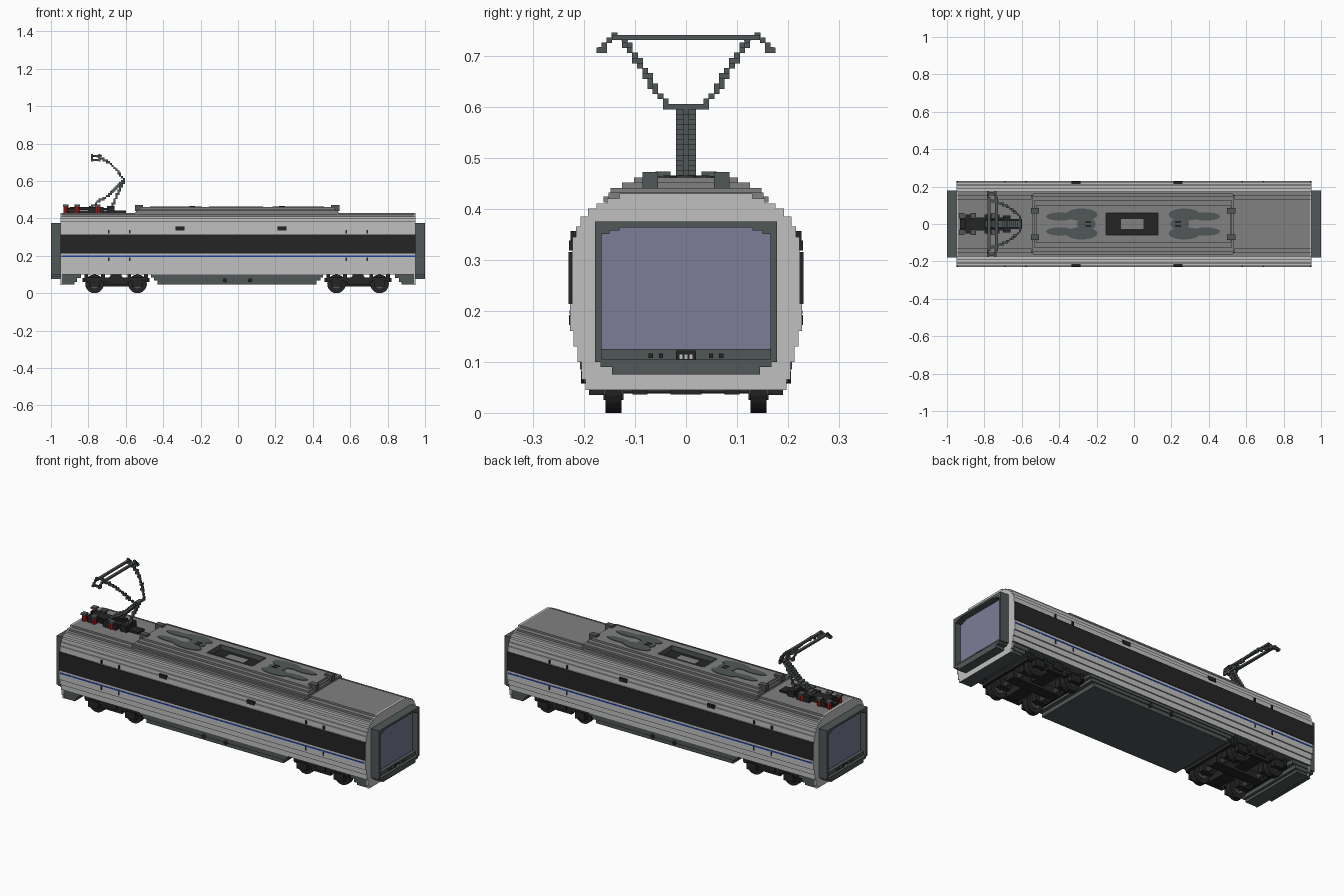
import bpy, bmesh, math
from mathutils import Matrix

cube = bpy.data.objects.get("Cube")
if cube:
    bpy.data.objects.remove(cube, do_unlink=True)


def material(name, rgb):
    m = bpy.data.materials.new(name)
    m.use_nodes = True
    m.diffuse_color = (*rgb, 1)
    m.node_tree.nodes["Principled BSDF"].inputs["Base Color"].default_value = (*rgb, 1)
    return m


LIGHT = material("light grey paint", (0.53, 0.53, 0.53))
ROOF = material("roof grey", (0.22, 0.22, 0.22))
DARK = material("dark slate", (0.083, 0.095, 0.095))
BLACK = material("near black", (0.018, 0.018, 0.018))
GLASS = material("violet glass", (0.20, 0.20, 0.31))
BLUE = material("blue line", (0.01, 0.05, 0.40))
RED = material("insulator red", (0.38, 0.01, 0.01))


def finish(name, bm, *mats):
    bmesh.ops.recalc_face_normals(bm, faces=bm.faces)
    me = bpy.data.meshes.new(name)
    bm.to_mesh(me)
    bm.free()
    for m in mats:
        me.materials.append(m)
    ob = bpy.data.objects.new(name, me)
    bpy.context.collection.objects.link(ob)
    return ob


def add_box(bm, x0, x1, y0, y1, z0, z1):
    mat = Matrix.Translation(((x0 + x1) / 2, (y0 + y1) / 2, (z0 + z1) / 2))
    mat = mat @ Matrix.Diagonal((abs(x1 - x0), abs(y1 - y0), abs(z1 - z0), 1))
    bmesh.ops.create_cube(bm, size=1, matrix=mat)


def boxes(name, mat, items):
    bm = bmesh.new()
    for b in items:
        add_box(bm, *b)
    return finish(name, bm, mat)


def both_sides(items):
    """Repeat boxes mirrored in y."""
    return items + [(a, b, -d, -c, e, f) for a, b, c, d, e, f in items]


def add_cyl(bm, x, y, z, r, depth, axis="Y", seg=16, sx=1, sy=1):
    rot = Matrix.Rotation(math.pi / 2, 4, "X") if axis == "Y" else Matrix.Diagonal((sx, sy, 1, 1))
    bmesh.ops.create_cone(bm, cap_ends=True, segments=seg, radius1=r, radius2=r, depth=depth,
                          matrix=Matrix.Translation((x, y, z)) @ rot)


def stepped_line(bm, points, s, wide=0):
    """Chain of little cubes along a path, snapped to a grid."""
    seen = set()
    for a, b in zip(points, points[1:]):
        n = max(1, int(max(abs(p - q) for p, q in zip(a, b)) / s * 2))
        for i in range(n + 1):
            seen.add(tuple(round((p + (q - p) * i / n) / s) for p, q in zip(a, b)))
    for c in sorted(seen):
        x, y, z = (k * s for k in c)
        h = s * 0.55
        add_box(bm, x - h, x + h, y - h - wide, y + h + wide, z - h, z + h)


# Stepped shell: (half width, top height) of each layer
STEPS = [(0.197, 0.065), (0.205, 0.10), (0.213, 0.13), (0.22, 0.16), (0.227, 0.315),
         (0.222, 0.345), (0.215, 0.365), (0.207, 0.385), (0.192, 0.40), (0.175, 0.41),
         (0.155, 0.42), (0.13, 0.43)]


def shell(name, x0, x1, z0, steps, mats, rule):
    half, z = [], z0
    for w, top in steps:
        half += [(w, z), (w, top)]
        z = top
    outline = half + [(-y, zz) for y, zz in reversed(half)]
    bm = bmesh.new()
    f = bm.faces.new([bm.verts.new((x0, y, zz)) for y, zz in outline])
    ext = bmesh.ops.extrude_face_region(bm, geom=[f])["geom"]
    bmesh.ops.translate(bm, vec=(x1 - x0, 0, 0), verts=[v for v in ext if isinstance(v, bmesh.types.BMVert)])
    bmesh.ops.recalc_face_normals(bm, faces=bm.faces)
    for face in bm.faces:
        face.material_index = rule(face)
    return finish(name, bm, *mats)


def body_rule(f):
    c = f.calc_center_median()
    if f.normal.z > 0.5 and c.z > 0.405 or abs(f.normal.y) > 0.5 and c.z > 0.41:
        return 1
    return 2 if f.normal.z < -0.5 and c.z < 0.11 else 0


shell("body_shell", -0.94, 0.94, 0.10, STEPS[2:], (LIGHT, ROOF, DARK), body_rule)

# Side stripe, blue line, small side displays and door grips
boxes("window_band", BLACK, both_sides([(-0.95, 0.95, 0.222, 0.23, 0.213, 0.315)]))
boxes("blue_line", BLUE, both_sides([(-0.945, 0.945, 0.222, 0.2285, 0.194, 0.201)]))
boxes("side_displays", BLACK, both_sides(
    [(x - 0.023, x + 0.023, 0.21, 0.226, 0.336, 0.356) for x in (-0.31, 0.235)]))
boxes("door_grips", BLACK, both_sides(
    [(x - 0.004, x + 0.004, 0.21, 0.229, z, z + 0.02)
     for x in (-0.69, -0.58, 0.58, 0.69) for z in (0.172, 0.318)]))

for s, end in ((-1, "rear"), (1, "lead")):
    def along(a, b):
        return tuple(sorted((s * a, s * b)))

    # End wall, end skirt and gangway
    shell(end + "_end_wall", s * 0.94, s * 0.95, 0.045, STEPS, (LIGHT, DARK),
          lambda f: 1 if f.normal.z < -0.5 else 0)
    boxes(end + "_end_skirt", DARK, [
        (*along(0.84, 0.94), -0.204, 0.204, 0.08, 0.101),
        (*along(0.86, 0.94), -0.20, 0.20, 0.06, 0.08),
        (*along(0.875, 0.94), -0.195, 0.195, 0.046, 0.06)])
    g = along(0.95, 1.0)
    boxes(end + "_gangway_frame", DARK, both_sides([
        (*g, 0.166, 0.178, 0.10, 0.375),
        (*g, 0.150, 0.167, 0.35, 0.364),
        (*g, 0.130, 0.151, 0.357, 0.364)]) + [
        (*g, -0.167, 0.167, 0.363, 0.375),
        (*g, -0.167, 0.167, 0.09, 0.105),
        (*g, -0.145, 0.145, 0.075, 0.091),
        (*along(0.95, 0.985), -0.167, 0.167, 0.10, 0.125)])
    boxes(end + "_gangway_glass", GLASS, [(*along(0.95, 0.965), -0.167, 0.167, 0.12, 0.364)])
    boxes(end + "_coupling_plate", BLACK, [(*along(0.98, 0.988), -0.02, 0.02, 0.104, 0.122)]
          + both_sides([(*along(0.98, 0.988), y, y + 0.008, 0.108, 0.116) for y in (0.045, 0.065)]))
    boxes(end + "_coupling_pins", LIGHT,
          [(*along(0.986, 0.9895), y - 0.003, y + 0.003, 0.106, 0.114) for y in (-0.01, 0, 0.01)])

    # Bogie: wheels, axles, frames and crossbeams
    c = s * 0.647 - 0.005
    wheels, hubs = bmesh.new(), bmesh.new()
    for x in (c - 0.115, c + 0.115):
        add_cyl(hubs, x, 0, 0.052, 0.014, 0.34, seg=10)
        for y in (-0.142, 0.142):
            add_cyl(wheels, x, y, 0.05, 0.05, 0.032, seg=20)
            add_cyl(hubs, x, y, 0.05, 0.025, 0.04, seg=12)
    finish(end + "_wheels", wheels, BLACK)
    finish(end + "_axles", hubs, DARK)
    side = [(c - 0.17, c + 0.17, 0.162, 0.182, 0.068, 0.085), (c - 0.06, c + 0.06, 0.162, 0.182, 0.045, 0.07),
            (c - 0.03, c + 0.03, 0.15, 0.19, 0.06, 0.1)]
    for x in (c - 0.115, c + 0.115):
        side += [(x - 0.03, x + 0.03, 0.162, 0.19, 0.035, 0.075),
                 (x - 0.055, x - 0.035, 0.16, 0.18, 0.06, 0.1),
                 (x + 0.035, x + 0.055, 0.16, 0.18, 0.06, 0.1),
                 (x - 0.035, x + 0.035, 0.075, 0.105, 0.036, 0.08)]
    boxes(end + "_bogie_frame", BLACK, both_sides(side) + [
        (c - 0.035, c + 0.035, -0.17, 0.17, 0.05, 0.09),
        (c - 0.18, c - 0.165, -0.17, 0.17, 0.06, 0.08),
        (c + 0.165, c + 0.18, -0.17, 0.17, 0.06, 0.08),
        (c - 0.15, c + 0.15, -0.03, 0.03, 0.036, 0.075)])

# Equipment case under the floor
boxes("underfloor_case", DARK, [
    (-0.465, 0.455, -0.208, 0.208, 0.085, 0.101),
    (-0.45, 0.44, -0.203, 0.203, 0.068, 0.085),
    (-0.43, 0.42, -0.197, 0.197, 0.046, 0.068)])
bm = bmesh.new()
for x in (-0.07, 0.065):
    add_cyl(bm, x, 0, 0.07, 0.012, 0.412, seg=12)
finish("case_ports", bm, BLACK)

# Roof fairing with a sunken fan well in the middle
fairing = [(-0.55, 0.54, -0.152, 0.152, 0.415, 0.432), (-0.54, 0.53, -0.162, 0.162, 0.412, 0.424)]
for x0, x1, w, z0, z1 in ((-0.545, 0.535, 0.148, 0.43, 0.441), (-0.535, 0.525, 0.125, 0.44, 0.451),
                          (-0.525, 0.515, 0.102, 0.45, 0.461)):
    fairing += [(x0, -0.15, -w, w, z0, z1), (0.13, x1, -w, w, z0, z1),
                (-0.15, 0.13, 0.06, w, z0, z1), (-0.15, 0.13, -w, -0.06, z0, z1)]
boxes("roof_fairing", ROOF, fairing)
boxes("fan_well_floor", BLACK, [(-0.15, 0.13, -0.06, 0.06, 0.431, 0.437)])
boxes("fan_well_rim", DARK, both_sides([(-0.15, 0.13, 0.056, 0.064, 0.432, 0.463)])
      + [(x - 0.004, x + 0.004, -0.06, 0.06, 0.432, 0.463) for x in (-0.15, 0.13)])
boxes("fan_cover", ROOF, [(-0.07, 0.05, -0.028, 0.028, 0.435, 0.443)])
bm = bmesh.new()
for s in (-1, 1):
    for x, y, rx, ry in ((0.275, 0.05, 0.085, 0.033), (0.39, 0.04, 0.075, 0.022), (0.25, 0, 0.05, 0.035)):
        for m in ((-1, 1) if y else (1,)):
            add_cyl(bm, s * x - 0.005, m * y, 0.461, 1, 0.006, "Z", 20, rx, ry)
finish("roof_grilles", bm, DARK)
boxes("grille_caps", BLACK, both_sides([(s * 0.24 - 0.02, s * 0.24 + 0.01, 0.006, 0.016, 0.46, 0.466)
                                        for s in (-1, 1)]))
boxes("fairing_lugs", DARK, both_sides([(x - 0.022, x + 0.022, 0.055, 0.085, 0.44, 0.472)
                                        for x in (-0.53, 0.52)]))

# Pantograph base with insulators
boxes("pantograph_base", BLACK, both_sides([
    (-0.93, -0.66, 0.022, 0.036, 0.445, 0.455),
    (-0.90, -0.86, 0.03, 0.052, 0.43, 0.455),
    (-0.80, -0.72, 0.03, 0.052, 0.43, 0.46)]) + [
    (-0.93, -0.60, -0.028, 0.028, 0.43, 0.441),
    (-0.90, -0.80, -0.03, 0.03, 0.445, 0.462),
    (-0.70, -0.66, -0.045, 0.045, 0.43, 0.465)])
bm = bmesh.new()
for x in (-0.92, -0.86, -0.75):
    for y in (-0.045, 0.045):
        add_cyl(bm, x, y, 0.45, 0.013, 0.04, "Z", 8)
finish("insulators", bm, RED)
boxes("insulator_caps", DARK, both_sides([(x - 0.015, x + 0.015, 0.03, 0.06, 0.464, 0.473)
                                          for x in (-0.92, -0.86, -0.75)]))

# Pantograph arms and contact head
bm = bmesh.new()
stepped_line(bm, [(-0.79, 0, 0.46), (-0.70, 0, 0.52), (-0.61, 0, 0.60)], 0.01, 0.014)
stepped_line(bm, [(-0.68, 0, 0.45), (-0.65, 0, 0.52), (-0.61, 0, 0.60)], 0.01)
for s in (-1, 1):
    stepped_line(bm, [(-0.61, 0, 0.60), (-0.61, s * 0.04, 0.605), (-0.65, s * 0.075, 0.66),
                      (-0.69, s * 0.10, 0.70), (-0.75, s * 0.125, 0.73)], 0.01)
finish("pantograph_arms", bm, DARK)
bm = bmesh.new()
for x in (-0.775, -0.735):
    add_box(bm, x - 0.007, x + 0.007, -0.145, 0.145, 0.73, 0.74)
    for s in (-1, 1):
        stepped_line(bm, [(x, s * 0.14, 0.735), (x, s * 0.17, 0.71)], 0.01)
for y in (-0.165, -0.12, 0.12, 0.165):
    z = 0.712 if abs(y) > 0.15 else 0.733
    add_box(bm, -0.775, -0.735, y - 0.006, y + 0.006, z - 0.005, z + 0.005)
finish("pantograph_head", bm, DARK)
